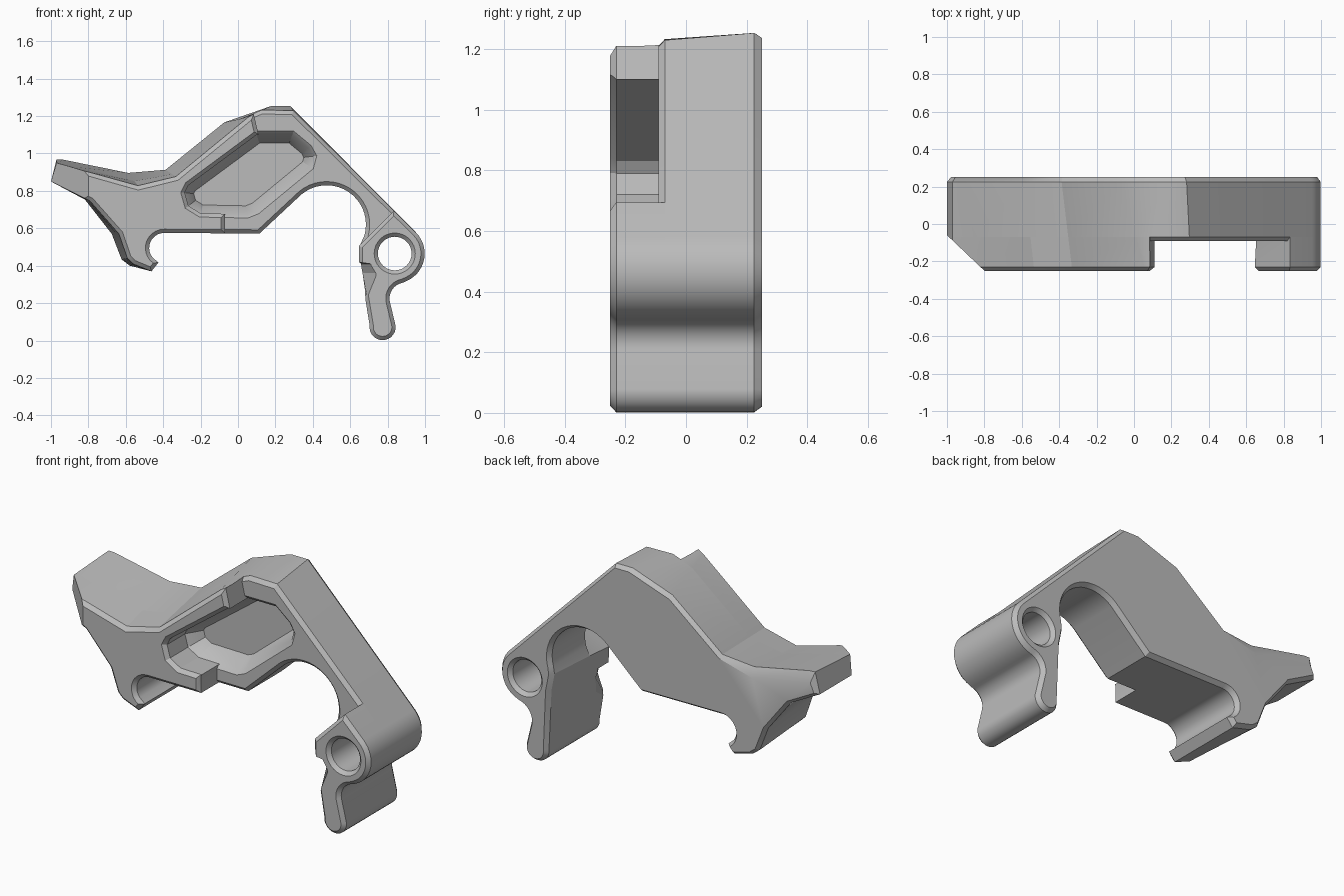
import bpy, bmesh
from math import cos, sin, radians
from mathutils import Vector

old = bpy.data.objects.get("Cube")
if old:
    bpy.data.objects.remove(old, do_unlink=True)

grey = bpy.data.materials.new("plain_grey")
grey.use_nodes = True
grey.diffuse_color = (0.5, 0.5, 0.5, 1)
grey.node_tree.nodes["Principled BSDF"].inputs["Base Color"].default_value = (0.5, 0.5, 0.5, 1)


def arc(cx, cz, r, start, end, steps):
    return [(cx + r * cos(radians(start + (end - start) * i / steps)),
             cz + r * sin(radians(start + (end - start) * i / steps))) for i in range(steps + 1)]


def inset(points, d):
    """Mitred inward offset of a clockwise loop (negative d grows it)."""
    pts = [Vector(p) for p in points]
    out = []
    for i, p in enumerate(pts):
        a = (p - pts[i - 1]).normalized()
        b = (pts[(i + 1) % len(pts)] - p).normalized()
        na, nb = Vector((a.y, -a.x)), Vector((b.y, -b.x))
        out.append(p + (na + nb) * d / max(1 + na.dot(nb), 0.4))
    return out


def loft(name, rings):
    """Solid through equal loops in the xz plane, given as (y, loop)."""
    bm = bmesh.new()
    loops = [[bm.verts.new((p[0], y, p[1])) for p in pts] for y, pts in rings]
    n = len(loops[0])
    for lo, hi in zip(loops, loops[1:]):
        for i in range(n):
            j = (i + 1) % n
            bm.faces.new((lo[i], lo[j], hi[j], hi[i]))
    bm.faces.new(loops[0])
    bm.faces.new(loops[-1])
    bmesh.ops.recalc_face_normals(bm, faces=bm.faces)
    mesh = bpy.data.meshes.new(name)
    bm.to_mesh(mesh)
    bm.free()
    obj = bpy.data.objects.new(name, mesh)
    obj.data.materials.append(grey)
    bpy.context.collection.objects.link(obj)
    return obj


def cut(obj, cutters):
    bpy.context.view_layer.objects.active = obj
    for c in cutters:
        mod = obj.modifiers.new("cut", 'BOOLEAN')
        mod.operation = 'DIFFERENCE'
        mod.solver = 'EXACT'
        mod.object = c
        bpy.ops.object.modifier_apply(modifier=mod.name)


# Outline: upper edge and tail differ between the back and the front
top_back = [(-1, .85), (-.97, .97), (-.94, .97), (-.59, .90), (-.39, .915),
            (-.08, 1.165), (.18, 1.255), (.28, 1.255)]
top_front = [(-1, .85), (-.97, .94), (-.8, .90), (-.533, .825), (-.33, .875),
             (.06, 1.195), (.1, 1.22), (.305, 1.215)]
tail_back = [(-.463, .37), (-.58, .40), (-.624, .433), (-.677, .57), (-.82, .754)]
tail_front = [(-.463, .37), (-.56, .41), (-.59, .44), (-.635, .57), (-.79, .745)]
leg_back = [(.69, .42), (.67, .52)]
leg_front = [(.645, .43), (.645, .51)]

pivot = (.838, .465)
ring_and_leg = (arc(*pivot, .16, 45, -65, 14) + arc(.895, .225, .085, 100, 190, 8)
                + arc(.773, .072, .07, 5, -188, 14))
underside = (arc(.474, .62, .21, -16, 130, 18) + [(.115, .572)]
             + arc(-.395, .495, .08, 90, 220, 10) + [(-.425, .417)])


def outline(y):
    t = (.25 - y) / .5
    mix = lambda a, b: [Vector(p).lerp(Vector(q), t) for p, q in zip(a, b)]
    return (mix(top_back, top_front) + ring_and_leg + mix(leg_back, leg_front)
            + underside + mix(tail_back, tail_front))


# Solid layers; the rear edge of the wing is bevelled more deeply
rear_loop = inset(outline(.25), .018)
for p in rear_loop[1:4]:
    p.y -= .04
body = loft("rear_body", [(-.09, inset(outline(-.09), .02)), (-.07, outline(-.07)),
                          (.225, outline(.225)), (.25, rear_loop)])
front = loft("front_layer", [(-.25, inset(outline(-.25), .02)), (-.23, outline(-.23)),
                             (-.07, outline(-.07))])

# Wing corner cut
corner = loft("corner_cutter", [
    (y, [(-2, .3), (-2, 1.3), (x, 1.3), (x, .3)]) for y, x in ((-.4, -.642), (.1, -1.168))])

# Stepped recess along the arm
recess_shape = [(.04, 1.4), (1.5, 1.36), (.645, .505), (.4, .4),
                (-.07, .45), (-.07, .67), (.11, 1.1)]
recess = loft("recess_cutter", [(-.27, inset(recess_shape, -.04)),
                                (-.23, recess_shape), (.02, recess_shape)])

# Pocket with tapered walls and a chamfered rim on both layers
pocket_shape = [(-.285, .79), (-.265, .83), (.1, 1.1), (.29, 1.1), (.375, 1.03), (.4, .985),
                (.385, .93), (.1, .695), (.05, .675), (-.2, .68), (-.265, .72)]
pocket_front = loft("front_pocket_cutter", [(-.27, inset(pocket_shape, -.04)),
                                            (-.23, pocket_shape), (.02, pocket_shape)])
pocket_rear = loft("rear_pocket_cutter", [(-.11, inset(pocket_shape, -.04)),
                                          (-.07, pocket_shape), (.03, inset(pocket_shape, .045))])

# Pivot hole, chamfered at both ends
hole = loft("hole_cutter", [(y, arc(*pivot, r, 360, 11.25, 31)) for y, r in
                            ((-.27, .13), (-.23, .09), (.23, .09), (.27, .13))])

# Sloped relief on the inner side of the leg
relief = loft("relief_cutter", [
    (-.27, [(.58, .43), (.72, .41), (.75, .36), (.685, .2), (.58, .2)]),
    (-.09, [(.58, .43), (.63, .41), (.635, .36), (.63, .2), (.58, .2)])])

cut(front, [corner, recess, pocket_front, hole, relief])
cut(body, [corner, pocket_rear, hole])

for c in (corner, recess, pocket_front, pocket_rear, hole, relief):
    bpy.data.objects.remove(c, do_unlink=True)

for obj in (body, front):
    bpy.ops.object.select_all(action='DESELECT')
    obj.select_set(True)
    bpy.context.view_layer.objects.active = obj
    bpy.ops.object.shade_smooth_by_angle(angle=radians(25))
